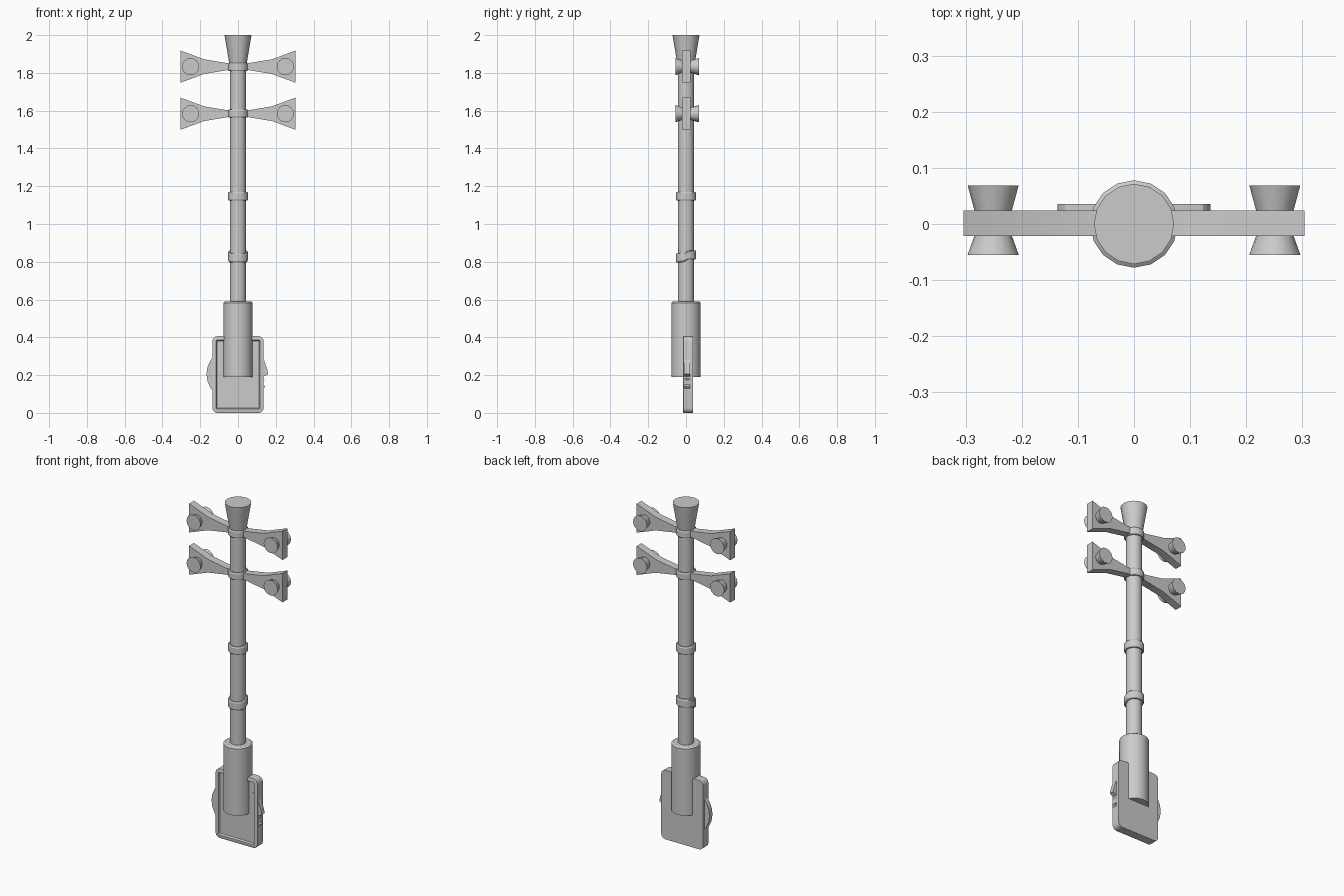
import bpy, bmesh
from math import sin, cos, pi, radians
from mathutils import Vector

if "Cube" in bpy.data.objects:
    bpy.data.objects.remove(bpy.data.objects["Cube"])


def finish(name, bm, angle=30):
    bmesh.ops.recalc_face_normals(bm, faces=bm.faces[:])
    me = bpy.data.meshes.new(name)
    bm.to_mesh(me)
    bm.free()
    me.shade_smooth()
    me.set_sharp_from_angle(angle=radians(angle))
    ob = bpy.data.objects.new(name, me)
    bpy.context.collection.objects.link(ob)
    return ob


def lathe(name, profile, n=16, axis='Z', centre=(0, 0, 0), closed=False):
    """Stack of rings from (radius, offset) pairs, capped or joined into a loop."""
    bm = bmesh.new()
    c = Vector(centre)
    rings = []
    for r, h in profile:
        ring = []
        for i in range(n):
            a = 2 * pi * i / n
            u, v = r * cos(a), r * sin(a)
            p = Vector((u, v, h)) if axis == 'Z' else Vector((u, h, v))
            ring.append(bm.verts.new(p + c))
        rings.append(ring)
    pairs = list(zip(rings, rings[1:]))
    if closed:
        pairs.append((rings[-1], rings[0]))
    else:
        bm.faces.new(rings[0])
        bm.faces.new(rings[-1])
    for lo, hi in pairs:
        for i in range(n):
            j = (i + 1) % n
            bm.faces.new((lo[i], lo[j], hi[j], hi[i]))
    return finish(name, bm)


def prism(outline, y0, y1):
    """Extrude an (x, z) outline along y; returns the bmesh and its front face."""
    bm = bmesh.new()
    front = [bm.verts.new((x, y0, z)) for x, z in outline]
    back = [bm.verts.new((x, y1, z)) for x, z in outline]
    face = bm.faces.new(front)
    bm.faces.new(back[::-1])
    for i in range(len(front)):
        j = (i + 1) % len(front)
        bm.faces.new((front[j], front[i], back[i], back[j]))
    bmesh.ops.recalc_face_normals(bm, faces=bm.faces[:])
    return bm, face


# Pole, sleeve and flared top
lathe("pole", [(0.043, 0.56), (0.043, 1.86)])
lathe("sleeve", [(0.078, 0.19), (0.078, 0.583), (0.068, 0.59)])
lathe("flared_top", [(0.044, 1.835), (0.0715, 2.0)])

# Collars around the pole
for i, (lo, hi) in enumerate([(0.805, 0.853), (1.124, 1.17), (1.563, 1.605), (1.81, 1.852)]):
    ring = lathe(f"collar_{i + 1}", [(0.04, lo), (0.05, lo), (0.054, lo + 0.006),
                                     (0.054, hi - 0.006), (0.05, hi), (0.04, hi)], closed=True)
    if i == 0:  # the lowest collar kinks upward at the back
        for v in ring.data.vertices:
            v.co.z += 0.008 * max(-1, min(1, v.co.y / 0.02))

# Flaring cross arms with lamps on both faces
half = [(0.03, 0.017), (0.06, 0.019), (0.18, 0.039), (0.304, 0.085)]
for k, zc in enumerate((1.584, 1.833)):
    upper = [(-x, h) for x, h in reversed(half)] + half
    outline = [(x, zc + h) for x, h in upper] + [(x, zc - h) for x, h in reversed(upper)]
    bm, _ = prism(outline, -0.021, 0.024)
    finish(f"cross_arm_{k + 1}", bm)
    for s in (-1, 1):
        side = "left" if s < 0 else "right"
        lathe(f"front_lamp_{side}_{k + 1}", [(0.033, -0.02), (0.0455, -0.055)],
              axis='Y', centre=(s * 0.251, 0, zc))
        lathe(f"back_lamp_{side}_{k + 1}", [(0.033, 0.023), (0.0455, 0.069)],
              axis='Y', centre=(s * 0.251, 0, zc))

# Base plate with rounded corners and a recessed front
outline = []
for cx, cz, start in ((0.11, 0.38, 0), (-0.11, 0.38, 90), (-0.11, 0.026, 180), (0.11, 0.026, 270)):
    for d in (0, 30, 60, 90):
        a = radians(start + d)
        outline.append((cx + 0.026 * cos(a), cz + 0.026 * sin(a)))
bm, face = prism(outline, -0.014, 0.036)
bmesh.ops.inset_region(bm, faces=[face], thickness=0.008, depth=0.003)
bmesh.ops.inset_region(bm, faces=[face], thickness=0.012, depth=0)
bmesh.ops.inset_region(bm, faces=[face], thickness=0.005, depth=-0.010)
finish("base_plate", bm)

# Thin disc through the plate, rounded at left and chipped at right
disc = [(0.167 * cos(radians(a)), 0.205 + 0.15 * sin(radians(a))) for a in range(60, 301, 15)]
disc += [(0.125, 0.115), (0.145, 0.14), (0.13, 0.155), (0.14, 0.18), (0.125, 0.187),
         (0.16, 0.205), (0.155, 0.23), (0.14, 0.275), (0.12, 0.31)]
bm, face = prism(disc, -0.008, 0.02)
finish("chipped_disc", bm)
